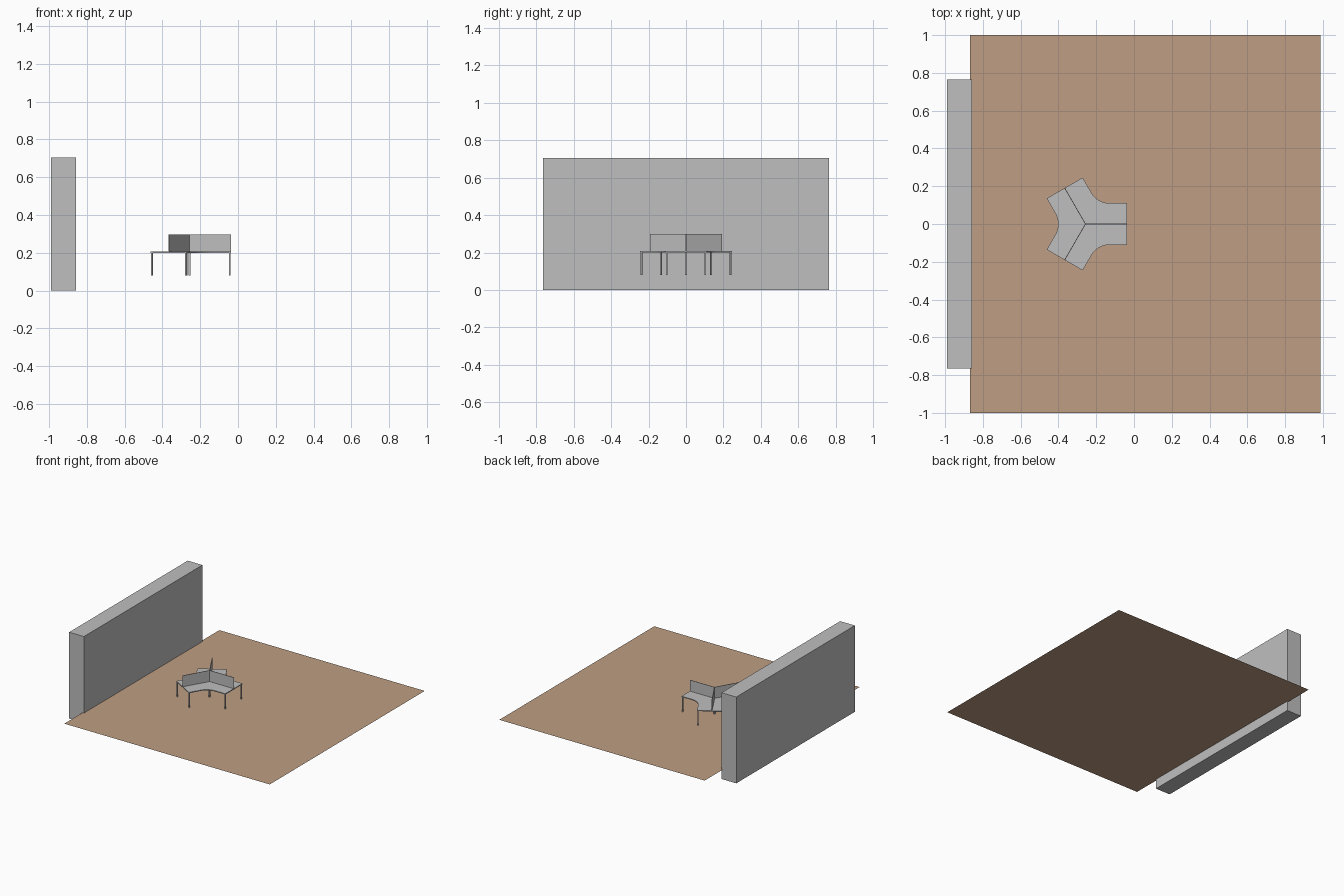
import bpy, bmesh
from math import cos, sin, pi, radians
from mathutils import Matrix, Vector

if "Cube" in bpy.data.objects:
    bpy.data.objects.remove(bpy.data.objects["Cube"], do_unlink=True)


def material(name, color):
    m = bpy.data.materials.new(name)
    m.use_nodes = True
    m.diffuse_color = (*color, 1)
    m.node_tree.nodes["Principled BSDF"].inputs["Base Color"].default_value = (*color, 1)
    return m


grey = material("light grey", (0.52, 0.52, 0.52))
tan = material("tan floor", (0.52, 0.345, 0.23))


def finish(name, bm, mat):
    bmesh.ops.recalc_face_normals(bm, faces=bm.faces)
    mesh = bpy.data.meshes.new(name)
    bm.to_mesh(mesh)
    bm.free()
    mesh.materials.append(mat)
    ob = bpy.data.objects.new(name, mesh)
    bpy.context.collection.objects.link(ob)
    return ob


def box(name, lo, hi, mat, frame=Matrix()):
    lo, hi = Vector(lo), Vector(hi)
    bm = bmesh.new()
    bmesh.ops.create_cube(bm, size=1, matrix=frame @ Matrix.Translation((lo + hi) / 2)
                          @ Matrix.Diagonal((*(hi - lo), 1)))
    return finish(name, bm, mat)


FLOOR_Z, TOP_LOW, TOP_HIGH = 0.08, 0.2, 0.207
CENTRE = Vector((-0.257, 0, 0))
REACH, HALF = 0.22, 0.11      # arm length and half width
TANGENT = 0.065               # length of edge used up by each inner curve

# Floor sheet and wall block
bm = bmesh.new()
bmesh.ops.create_grid(bm, x_segments=1, y_segments=1, size=1,
                      matrix=Matrix.Translation((0.059, 0, FLOOR_Z)) @ Matrix.Diagonal((0.928, 1, 1, 1)))
finish("floor", bm, tan)
box("wall", (-0.99, -0.765, 0), (-0.857, 0.765, 0.705), grey)

# Three-armed desk top with concave curves between the arms
inner = HALF / sin(pi / 3)
radius = TANGENT * math_tan if (math_tan := sin(pi / 3) / cos(pi / 3)) else 0
bow = inner + TANGENT / cos(pi / 3)
outline = []
for k in range(3):
    turn = Matrix.Rotation(k * 2 * pi / 3, 4, 'Z')
    pts = [Vector((REACH, -HALF, 0)), Vector((REACH, HALF, 0))]
    hub = Vector((cos(pi / 3), sin(pi / 3), 0)) * bow
    for i in range(13):
        a = radians(270 - 60 * i / 12)
        pts.append(hub + Vector((cos(a), sin(a), 0)) * radius)
    outline += [CENTRE + turn @ p for p in pts]
bm = bmesh.new()
face = bm.faces.new([bm.verts.new(p + Vector((0, 0, TOP_LOW))) for p in outline])
ext = bmesh.ops.extrude_face_region(bm, geom=[face])["geom"]
bmesh.ops.translate(bm, vec=(0, 0, TOP_HIGH - TOP_LOW),
                    verts=[v for v in ext if isinstance(v, bmesh.types.BMVert)])
finish("desk_top", bm, grey)

# Privacy screen and a pair of legs on every arm
for k in range(3):
    frame = Matrix.Translation(CENTRE) @ Matrix.Rotation(k * 2 * pi / 3, 4, 'Z')
    box(f"screen_{k + 1}", (0, -0.002, TOP_HIGH), (REACH, 0.002, 0.298), grey, frame)
    for side, y in (("right", -HALF + 0.006), ("left", HALF - 0.006)):
        x = REACH - 0.006
        box(f"leg_{k + 1}_{side}", (x - 0.004, y - 0.004, FLOOR_Z),
            (x + 0.004, y + 0.004, TOP_LOW), grey, frame)

# Central leg
box("centre_leg", (-0.005, -0.005, FLOOR_Z), (0.005, 0.005, TOP_LOW), grey,
    Matrix.Translation(CENTRE))
